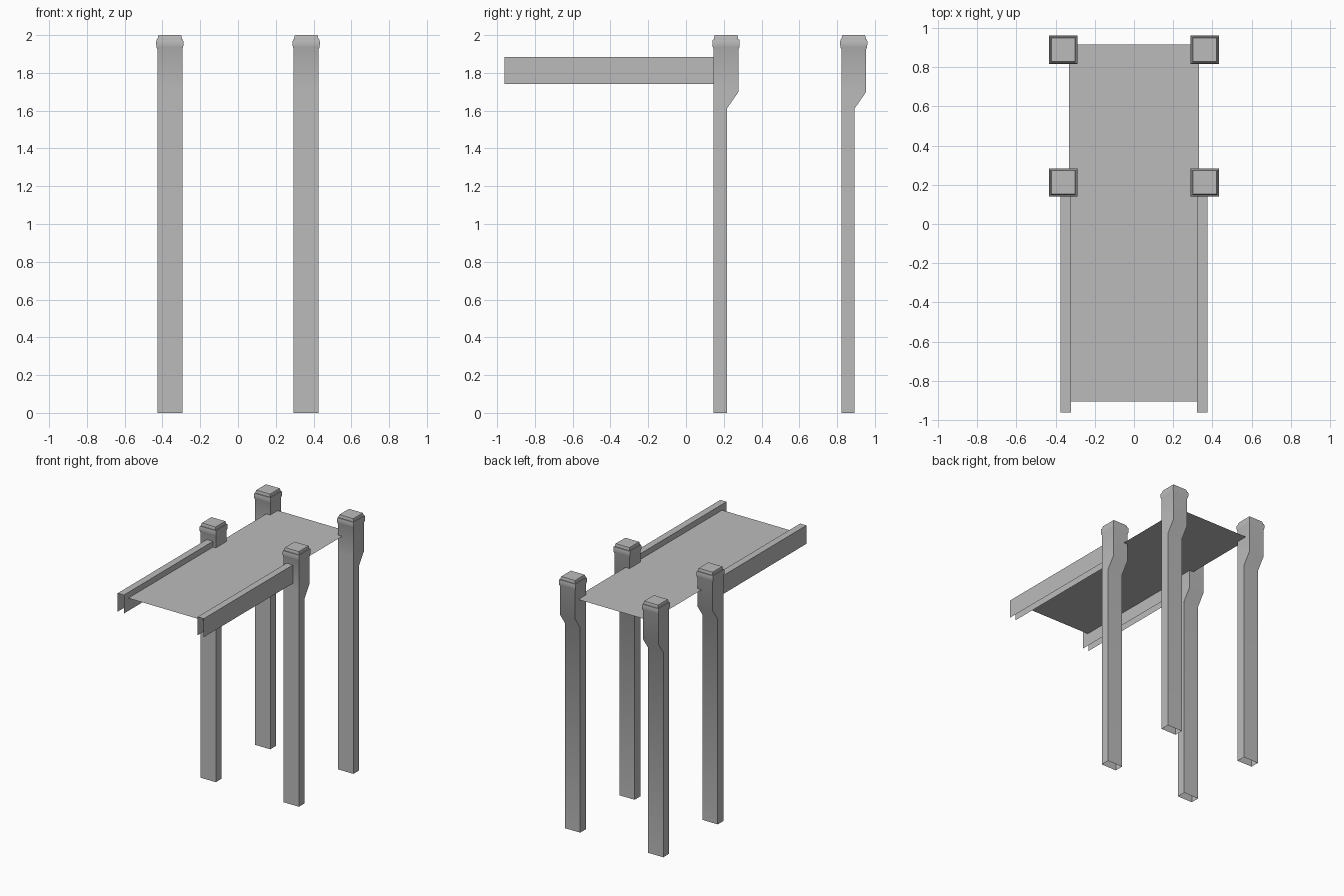
import bpy, bmesh
from math import radians

cube = bpy.data.objects.get("Cube")
if cube:
    bpy.data.objects.remove(cube, do_unlink=True)

grey = bpy.data.materials.new("plain grey")
grey.use_nodes = True
colour = (0.5, 0.5, 0.5, 1)
grey.diffuse_color = colour
grey.node_tree.nodes["Principled BSDF"].inputs["Base Color"].default_value = colour

POST_X, HALF = 0.361, 0.066
DECK_Z = 1.84


def finish(name, bm, location=(0, 0, 0), smooth=False):
    mesh = bpy.data.meshes.new(name)
    bm.to_mesh(mesh)
    bm.free()
    mesh.materials.append(grey)
    obj = bpy.data.objects.new(name, mesh)
    obj.location = location
    bpy.context.collection.objects.link(obj)
    if smooth:
        bpy.ops.object.select_all(action='DESELECT')
        obj.select_set(True)
        bpy.context.view_layer.objects.active = obj
        bpy.ops.object.shade_smooth_by_angle(angle=radians(50))
    return obj


def post(name, x, y):
    """Square post, open below, with a bracket at the back and a moulded cap."""
    # height, half width, back edge
    rings = [(0, HALF, 0.004), (1.61, HALF, 0.004), (1.70, HALF, HALF)]
    rings += [(z, h, h) for z, h in (
        (1.925, HALF), (1.935, 0.070), (1.95, 0.072), (1.965, 0.072),
        (1.977, 0.070), (1.977, 0.064), (1.985, 0.064), (2.0, 0.060))]
    bm = bmesh.new()
    loops = []
    for z, h, back in rings:
        corners = ((-h, -h), (h, -h), (h, back), (-h, back))
        loops.append([bm.verts.new((cx, cy, z)) for cx, cy in corners])
    for low, high in zip(loops, loops[1:]):
        for i in range(4):
            j = (i + 1) % 4
            bm.faces.new((low[i], low[j], high[j], high[i]))
    bm.faces.new(loops[-1])
    finish(name, bm, (x, y, 0), smooth=True)


def rail(name, x):
    """Inverted channel, open below and at both ends."""
    bm = bmesh.new()
    section = ((0.027, 1.74), (0.027, 1.885), (-0.027, 1.885), (-0.027, 1.74))
    ends = [[bm.verts.new((px, y, z)) for px, z in section] for y in (-0.96, 0.148)]
    for i in range(3):
        bm.faces.new((ends[0][i], ends[1][i], ends[1][i + 1], ends[0][i + 1]))
    bmesh.ops.reverse_faces(bm, faces=[f for f in bm.faces if f.normal.z < -0.5])
    bm.normal_update()
    for f in bm.faces:
        c = f.calc_center_median()
        if f.normal.dot((c.x, 0, c.z - 1.8)) < 0:
            f.normal_flip()
    finish(name, bm, (x, 0, 0))


# Posts and rails on both sides
for side, s in (("left", 1), ("right", -1)):
    post("front_post_" + side, s * POST_X, 0.212)
    post("back_post_" + side, s * POST_X, 0.888)
    rail("rail_" + side, s * 0.347)

# Thin deck sheet
bm = bmesh.new()
bm.faces.new([bm.verts.new((x, y, DECK_Z)) for x, y in
              ((-0.33, -0.905), (0.33, -0.905), (0.33, 0.915), (-0.33, 0.915))])
finish("deck", bm)
